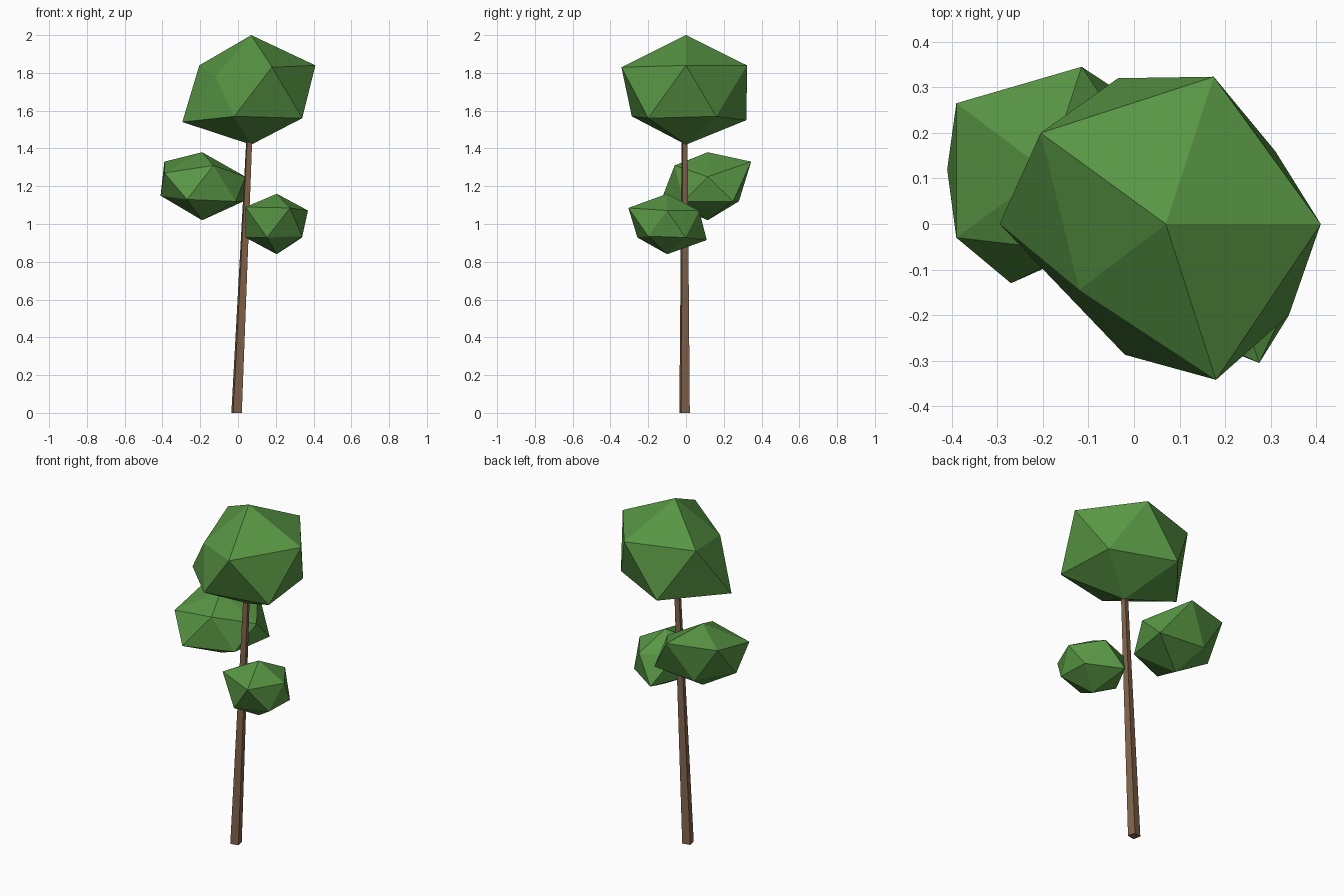
import bpy
import math

if "Cube" in bpy.data.objects:
    bpy.data.objects.remove(bpy.data.objects["Cube"])


def material(name, rgb):
    mat = bpy.data.materials.new(name)
    mat.diffuse_color = (*rgb, 1.0)
    mat.use_nodes = True
    mat.node_tree.nodes["Principled BSDF"].inputs["Base Color"].default_value = mat.diffuse_color
    return mat


leaf_green = material("leaf green", (0.098, 0.305, 0.058))
bark_brown = material("bark brown", (0.223, 0.127, 0.070))


def add_mesh(name, verts, faces, mat):
    mesh = bpy.data.meshes.new(name)
    mesh.from_pydata(verts, [], faces)
    mesh.materials.append(mat)
    mesh.update()
    obj = bpy.data.objects.new(name, mesh)
    bpy.context.collection.objects.link(obj)
    return obj


def ring(cx, cy, z, radius, start, count):
    """Corner points of a level polygon, start angle in degrees."""
    step = 360 / count
    angles = [math.radians(start + step * i) for i in range(count)]
    return [(cx + radius * math.cos(a), cy + radius * math.sin(a), z) for a in angles]


def foliage(name, centre, radius, height, moved):
    """Squashed 20-sided clump; 'moved' places single corners by hand."""
    cx, cy, cz = centre
    r, dz = radius * 0.8944, height * 0.4472
    # 0 bottom, 1-5 lower ring, 6-10 upper ring, 11 top
    verts = [(cx, cy, cz - height)]
    verts += ring(cx, cy, cz - dz, r, 180, 5)
    verts += ring(cx, cy, cz + dz, r, 216, 5)
    verts.append((cx, cy, cz + height))
    for index, point in moved.items():
        verts[index] = point
    faces = []
    for i in range(5):
        j = (i + 1) % 5
        low, low2, up, up2 = 1 + i, 1 + j, 6 + i, 6 + j
        faces += [(0, low2, low), (low, low2, up), (low2, up2, up), (up, up2, 11)]
    return add_mesh(name, verts, faces, leaf_green)


# Leaning, tapered four-sided trunk, ending inside the crown
base = ring(-0.0075, -0.0075, 0.0, 0.033, 57, 4)
tip = ring(0.063, -0.0075, 1.52, 0.018, 57, 4)
sides = [(i, (i + 1) % 4, 4 + (i + 1) % 4, 4 + i) for i in range(4)]
add_mesh("trunk", base + tip, sides + [(3, 2, 1, 0), (4, 5, 6, 7)], bark_brown)

# Large crown
foliage("crown", (0.07, 0.0, 1.71), 0.38, 0.29, {
    1: (-0.295, 0.0, 1.54),
    2: (-0.02, -0.287, 1.57),
    3: (0.34, -0.20, 1.56),
    4: (0.31, 0.16, 1.57),
    5: (-0.035, 0.32, 1.55),
    6: (-0.12, -0.145, 1.78),
    7: (0.18, -0.342, 1.83),
})

# Middle clump, left and behind the trunk
foliage("left_clump", (-0.19, 0.115, 1.20), 0.246, 0.18, {
    1: (-0.41, 0.12, 1.15),
    2: (-0.27, -0.13, 1.13),
    4: (0.03, 0.25, 1.12),
    5: (-0.25, 0.28, 1.12),
    6: (-0.39, -0.03, 1.27),
    7: (-0.13, -0.06, 1.31),
    8: (0.04, 0.115, 1.25),
    9: (-0.115, 0.345, 1.33),
    10: (-0.39, 0.265, 1.33),
})

# Small clump, right and in front of the trunk
foliage("right_clump", (0.205, -0.10, 1.0), 0.185, 0.16, {
    3: (0.34, -0.20, 0.935),
    3 + 2: (0.154, 0.11, 0.915),
    6: (0.04, -0.20, 1.09),
    7: (0.275, -0.305, 1.085),
    9: (0.256, 0.07, 1.07),
})
